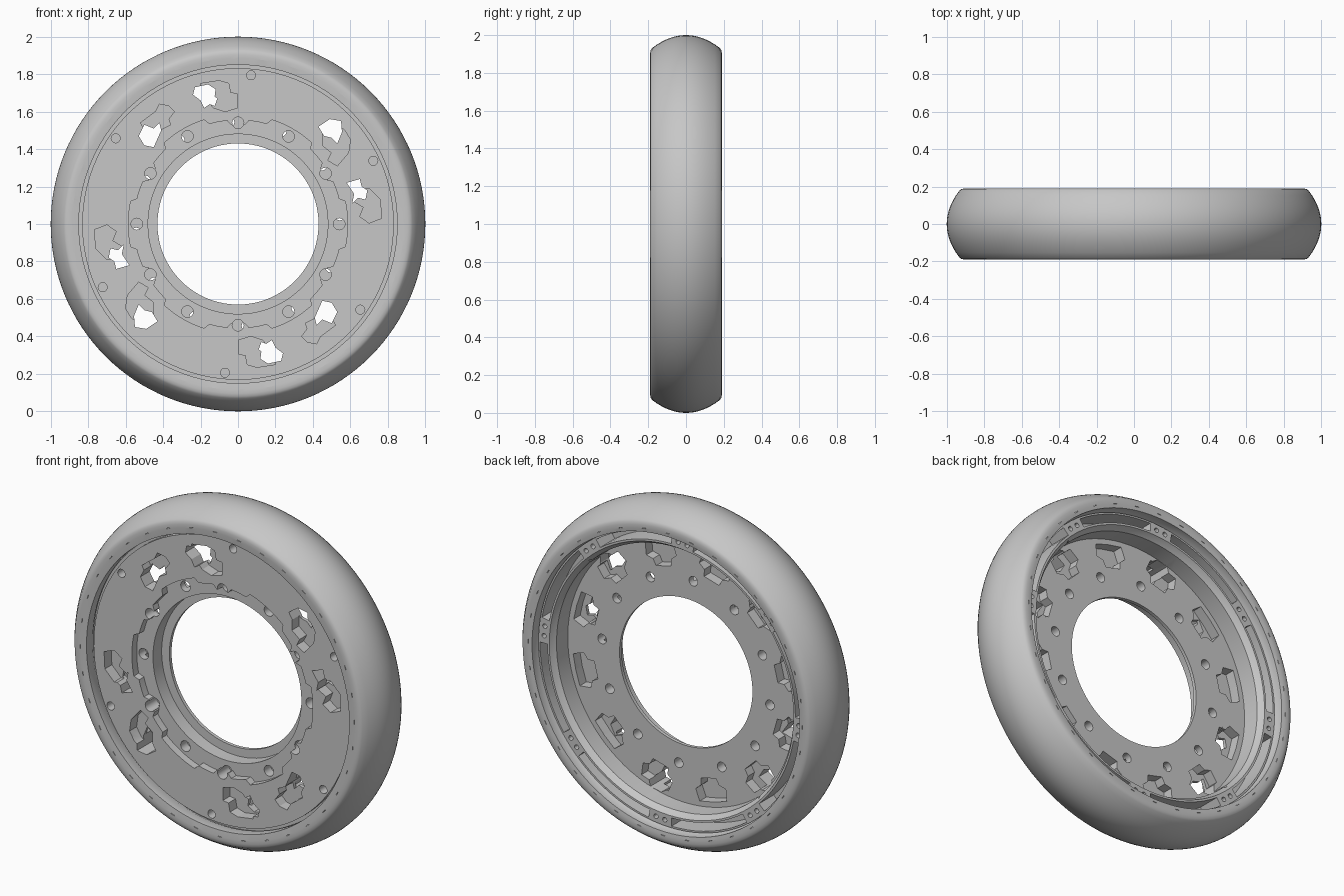
import bpy, bmesh, math

if bpy.data.objects.get("Cube"):
    bpy.data.objects.remove(bpy.data.objects["Cube"])

grey = bpy.data.materials.new("plain grey")
grey.use_nodes = True
grey.diffuse_color = (0.57, 0.57, 0.57, 1)
grey.node_tree.nodes["Principled BSDF"].inputs["Base Color"].default_value = (0.57, 0.57, 0.57, 1)


def polar(r, deg):
    a = math.radians(deg)
    return r * math.cos(a), r * math.sin(a)


def turn(points, deg):
    c, s = polar(1, deg)
    return [(x * c - z * s, x * s + z * c) for x, z in points]


def circle(r, deg, radius, n=20):
    cx, cz = polar(r, deg)
    return [(cx + px, cz + pz) for px, pz in (polar(radius, 360 * i / n) for i in range(n))]


def sector(r0, r1, a0, a1, n=10):
    angles = [a0 + (a1 - a0) * i / n for i in range(n + 1)]
    return [polar(r0, a) for a in angles] + [polar(r1, a) for a in reversed(angles)]


def make(name, bm):
    bmesh.ops.recalc_face_normals(bm, faces=bm.faces)
    mesh = bpy.data.meshes.new(name)
    bm.to_mesh(mesh)
    bm.free()
    mesh.materials.append(grey)
    obj = bpy.data.objects.new(name, mesh)
    bpy.context.collection.objects.link(obj)
    return obj


def revolve(name, profile, steps, phase=0):
    """Closed (radius, y) profile turned about the axle."""
    bm = bmesh.new()
    rings = []
    for i in range(steps):
        c, s = polar(1, phase + 360 * i / steps)
        rings.append([bm.verts.new((r * c, y, 1 + r * s)) for r, y in profile])
    n = len(profile)
    for i in range(steps):
        a, b = rings[i], rings[(i + 1) % steps]
        for j in range(n):
            k = (j + 1) % n
            bm.faces.new((a[j], a[k], b[k], b[j]))
    return make(name, bm)


def cut(target, outlines, y0, y1):
    """Cut prisms of the given (x, z) outlines from the target."""
    bm = bmesh.new()
    for pts in outlines:
        lo = [bm.verts.new((x, y0, 1 + z)) for x, z in pts]
        hi = [bm.verts.new((x, y1, 1 + z)) for x, z in pts]
        bm.faces.new(lo)
        bm.faces.new(hi)
        for i in range(len(pts)):
            j = (i + 1) % len(pts)
            bm.faces.new((lo[i], lo[j], hi[j], hi[i]))
    cutter = make("cutter", bm)
    mod = target.modifiers.new("cut", "BOOLEAN")
    mod.operation, mod.solver, mod.object = "DIFFERENCE", "EXACT", cutter
    bpy.context.view_layer.update()
    graph = bpy.context.evaluated_depsgraph_get()
    result = bpy.data.meshes.new_from_object(target.evaluated_get(graph))
    target.modifiers.clear()
    target.data = result
    bpy.data.objects.remove(cutter)


# Tyre with rounded tread and soft shoulders
shoulder = [(0.85, 0.186), (0.885, 0.19), (0.905, 0.19), (0.92, 0.187), (0.931, 0.18)]
tread = [(r, -y) for r, y in shoulder]
for i in range(1, 16):
    y = -0.175 + 0.35 * i / 16
    tread.append((1 - 0.065 * (abs(y) / 0.175) ** 2, y))
tread += [(r, y) for r, y in reversed(shoulder[1:])]
tyre = revolve("tyre", tread + [(0.865, 0.187), (0.865, 0.12), (0.855, 0.11),
                                (0.855, -0.12), (0.85, -0.13)], 128)

# Small sidewall slits on both faces
slits = [sector(0.885, 0.888, a - 0.8, a + 0.8, 2) for a in range(1, 360, 10)]
cut(tyre, slits, -0.2, -0.184)
cut(tyre, slits, 0.184, 0.2)

# Hub: front disc, thin bore lip and deep back rim
hub = revolve("hub", [
    (0.43, -0.02), (0.48, -0.02), (0.48, -0.145), (0.832, -0.145), (0.832, -0.115),
    (0.86, -0.115), (0.86, 0.135), (0.79, 0.135), (0.78, 0.115), (0.768, 0.1),
    (0.765, 0), (0.43, 0)], 96, 1.3)

# Wavy recess around the bore
wave = []
for a in range(0, 360, 2):
    to_wide = abs((a + 30) % 60 - 30)
    to_boss = abs(a % 60 - 30)
    r = 0.585 if to_wide < 13 else 0.555
    if to_boss < 5:
        r = 0.53
    wave.append(polar(r, a))
cut(hub, [wave], -0.3, -0.1)

# Windows: four shapes repeated on the opposite side, each with a stepped pocket
openings = [
    [(-.24, .69), (-.23, .73), (-.16, .745), (-.12, .72), (-.125, .68),
     (-.11, .67), (-.125, .63), (-.15, .64), (-.18, .62), (-.2, .66)],
    [(-.53, .47), (-.5, .53), (-.45, .51), (-.42, .54), (-.41, .5), (-.45, .41), (-.5, .42)],
    [(.43, .52), (.49, .56), (.55, .55), (.555, .49), (.53, .43), (.5, .46), (.46, .47)],
    [(.58, .22), (.65, .24), (.66, .2), (.69, .18), (.68, .13), (.64, .14), (.61, .11), (.62, .16)]]
pockets = [
    [(-.2, .7), (-.2, .75), (-.1, .765), (-.05, .75), (-.04, .7), (-.003, .695),
     (-.003, .62), (-.07, .6), (-.13, .62)],
    [(-.5, .5), (-.52, .54), (-.44, .6), (-.42, .64), (-.37, .63),
     (-.34, .6), (-.37, .56), (-.36, .53), (-.42, .5)],
    [(.45, .48), (.53, .53), (.57, .5), (.6, .45), (.59, .38), (.53, .31),
     (.48, .34), (.5, .38), (.45, .42)],
    [(.63, .18), (.7, .19), (.76, .13), (.765, .03), (.7, .005), (.65, .04), (.67, .09), (.62, .12)]]
halves = (0, 180)
cut(hub, [turn(p, h) for h in halves for p in openings], -0.3, 0.3)
cut(hub, [turn(p, h) for h in halves for p in pockets], -0.3, -0.08)

# Back pockets, twelve around the plate
back_pocket = [(.6, -.05), (.6, .05), (.64, .06), (.66, .1), (.73, .09),
               (.735, 0), (.73, -.09), (.66, -.1), (.64, -.06)]
cut(hub, [turn(back_pocket, 16 + 30 * k) for k in range(12)], -0.06, 0.04)

# Bolt holes, front and back sets slightly offset
cut(hub, [circle(0.54, 30 * k, 0.031) for k in range(12)], -0.3, -0.04)
cut(hub, [circle(0.545, 5 + 30 * k, 0.028) for k in range(12)], -0.06, 0.05)

# Locating holes near the disc edge
cut(hub, [circle(0.797, 25 + 60 * k, 0.024) for k in range(6)], -0.3, -0.08)

# Rim slots between screw posts, with a pair of screw holes at each post
cut(hub, [sector(0.802, 0.85, 10 + 45 * k, 45 + 45 * k) for k in range(8)], 0.0, 0.2)
cut(hub, [circle(0.825, 5 + 45 * k + d, 0.014, 12) for k in range(8) for d in (-2, 2)], 0.08, 0.2)

# Smooth curved surfaces, crisp edges
for obj, limit in ((tyre, 45), (hub, 25)):
    bpy.ops.object.select_all(action="DESELECT")
    obj.select_set(True)
    bpy.context.view_layer.objects.active = obj
    bpy.ops.object.shade_smooth_by_angle(angle=math.radians(limit))
